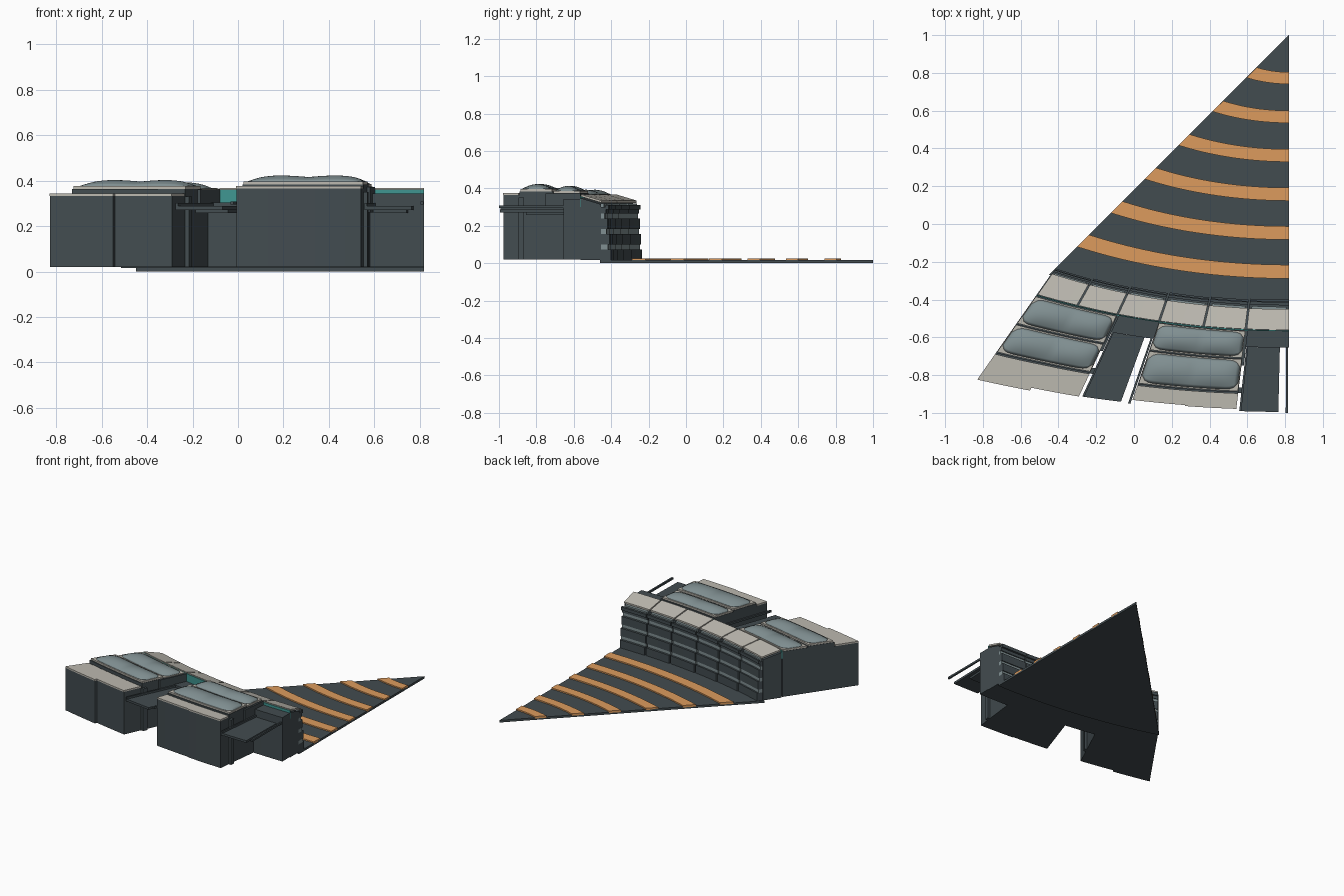
import bpy, math

if "Cube" in bpy.data.objects:
    bpy.data.objects.remove(bpy.data.objects["Cube"])

def mat(name, rgb):
    m = bpy.data.materials.new(name)
    m.diffuse_color = (*rgb, 1)
    m.use_nodes = True
    m.node_tree.nodes["Principled BSDF"].inputs["Base Color"].default_value = m.diffuse_color
    return m

DARK = mat("slate", (0.055, 0.072, 0.08))
BEIGE = mat("beige", (0.5, 0.48, 0.43))
GLASS = mat("glass", (0.22, 0.28, 0.29))
ORANGE = mat("orange", (0.72, 0.33, 0.11))
TEAL = mat("teal", (0.05, 0.3, 0.28))

AX, AY, RATIO = 0.82, 1.0, 1.76       # apex of the wedge, ellipse aspect
XS = [-.44, -.239, -.037, .17, .393, .605, .82]   # bay lines on the inner curve
MS = [.70, .56, .47, .34, .235, .12, 0]           # slant of each bay line

def lerp_list(vals, u):
    i = max(0, min(len(vals) - 2, int(u)))
    return vals[i] + (vals[i + 1] - vals[i]) * (u - i)

def P(u, t):
    """Plan position: u counts bays, t is depth outward from the inner curve."""
    x = lerp_list(XS, u)
    b = 1.455
    y = AY - b * math.sqrt(1 - ((x - AX) / (RATIO * b)) ** 2)
    return x - lerp_list(MS, u) * t, y - t

def polar(b, phi):
    r = 1 / math.sqrt((math.sin(phi) / (RATIO * b)) ** 2 + (math.cos(phi) / b) ** 2)
    return AX - r * math.sin(phi), AY - r * math.cos(phi)

def make(name, verts, faces, material):
    me = bpy.data.meshes.new(name)
    me.from_pydata(verts, [], faces)
    me.materials.append(material)
    ob = bpy.data.objects.new(name, me)
    bpy.context.collection.objects.link(ob)
    return ob

def strip(name, inner, outer, z0i, z0o, zi, zo, material):
    """Solid strip between two plan curves."""
    v, f, n = [], [], len(inner)
    for p, q in zip(inner, outer):
        v += [(*p, z0i), (*q, z0o), (*q, zo), (*p, zi)]
    for i in range(n - 1):
        a, b = 4 * i, 4 * i + 4
        f += [(a + k, a + (k + 1) % 4, b + (k + 1) % 4, b + k) for k in range(4)]
    e = 4 * (n - 1)
    f += [(3, 2, 1, 0), (e, e + 1, e + 2, e + 3)]
    return make(name, v, f, material)

def cell(name, u0, u1, t0, t1, z0, z1, material, tilt=0.0, tilt_base=False, n=4):
    us = [u0 + (u1 - u0) * i / n for i in range(n + 1)]
    zb = z0 + tilt if tilt_base else z0
    return strip(name, [P(u, t0) for u in us], [P(u, t1) for u in us],
                 z0, zb, z1, z1 + tilt, material)

def dome(name, u0, u1, t0, t1, z, h):
    """Softly bulged skylight with rounded outer corners over two bays."""
    nu, nt = 24, 10
    v, f = [], []
    for i in range(nu + 1):
        a = -1 + 2 * i / nu
        half = (1 - abs(a) ** 14 * 0.45)
        u = u0 + (u1 - u0) * (a + 1) / 2
        wave = 0.72 + 0.28 * abs(math.sin(math.pi * (a + 1)))
        for j in range(nt + 1):
            c = (-1 + 2 * j / nt)
            t = (t0 + t1) / 2 + (t1 - t0) / 2 * c * half
            v.append((*P(u, t), z + .004 + h * wave * (1 - c * c) * (1 - a ** 8)))
    w = nt + 1
    for i in range(nu):
        for j in range(nt):
            k = i * w + j
            f.append((k, k + 1, k + w + 1, k + w))
    ob = make(name, v, f, GLASS)
    for p in ob.data.polygons:
        p.use_smooth = True
    md = ob.modifiers.new("thickness", "SOLIDIFY")
    md.thickness = 0.006
    md.offset = 0

# ground wedge
arc = [polar(1.46, math.radians(45) * i / 32) for i in range(33)]
plan = [(AX, AY)] + arc
n = len(plan)
make("ground_wedge", [(*p, 0) for p in plan] + [(*p, .016) for p in plan],
     [tuple(range(n))[::-1], tuple(range(n, 2 * n))] +
     [(i, (i + 1) % n, n + (i + 1) % n, n + i) for i in range(n)], DARK)

# orange curved stripes
for i in range(6):
    b = .196 + .204 * i
    phis = [math.radians(45) * k / 24 for k in range(25)]
    strip(f"stripe_{i}", [polar(b, p) for p in phis],
          [polar(b + .063 + .002 * i, p) for p in phis], .01, .01, .025, .025, ORANGE)

# inner row of bays with stepped banded facade
for k in range(6):
    a, b = k + .02, k + 1 - (.02 if k < 5 else 0)
    d = .032 + .0045 * k
    cell(f"inner_bay_{k}", k, k + 1, 0, .108, .016, .315, DARK, .033)
    cell(f"inner_roof_{k}", a, b, -.004, .106, .323, .335, BEIGE, .033, True)
    for s in range(4):
        z = .016 + .083 * s
        f = 1 - .17 * s
        cell(f"spandrel_{k}_{s}", a, b, -d * f, .01, z, z + (.058 if s < 3 else .036), DARK)
        if s < 3:
            cell(f"window_{k}_{s}", a, b, -d * (f - .3), .01, z + .058, z + .083, GLASS)
    cell(f"cornice_{k}", a, b, -d * .75, -d * .45, .288, .312, DARK)
    cell(f"cornice_window_{k}", a + .06, b - .06, -d * .3, .01, .3, .318, GLASS)
    cell(f"gutter_{k}", k, k + 1, .108, .113, .3, .362, TEAL)

# two stand blocks of two bays each: rows 2 and 3 with skylights, row 4 flat
for side, u0, dz, t3, t4 in (("left", 0, 0, .41, (.555, .54)),
                             ("right", 3, .02, .435, (.522, .527))):
    u1 = u0 + 2
    for row, ta, tb, z in ((2, .113, .258, .362), (3, .262, t3, .372)):
        for k in range(2):
            cell(f"{side}_row{row}_bay_{k}", u0 + k, u0 + k + 1, ta, tb + .006, .02, z + dz - .008, DARK)
        cell(f"{side}_row{row}_rim", u0 + .01, u1 - .01, ta + .004, tb, z + dz - .008, z + dz + .004, BEIGE, n=8)
        dome(f"{side}_row{row}_skylight", u0 + .03, u1 - .03, ta + .012, tb - .008, z + dz, .024)
    for k in range(2):
        zt = .333 + dz * 1.6
        cell(f"{side}_row4_bay_{k}", u0 + k, u0 + k + 1, t3 + .004, t4[k], .02, zt, DARK)
        cell(f"{side}_row4_roof_{k}", u0 + k, u0 + k + 1, t3 + .012, t4[k] + .002, zt, zt + .011, BEIGE)
    cell(f"{side}_stair_wall", u1, u1 + .05, .113, .30, .26, .362 + dz * .5, DARK)
    cell(f"{side}_stair_post", u1, u1 + .07, t3 - .02, t3 + .01, .02, .33 + dz, DARK)

# aisles: link block, bridge slab, lower beam and side rail
for side, u, zb in (("left", 2, .305), ("right", 5, .343)):
    cell(f"{side}_aisle_block", u, u + 1, .108, .2, .02, zb, DARK)
    cell(f"{side}_bridge", u + .06, u + .8, .2, .54, .272, .288, DARK)
    cell(f"{side}_bridge_beam", u + .15, u + .7, .2, .40, .258, .272, DARK)
    cell(f"{side}_bridge_kerb", u + .06, u + .1, .2, .54, .288, .302, DARK)
    cell(f"{side}_side_rail", u + .94, u + .985, .2, .545, .295, .309, DARK)
